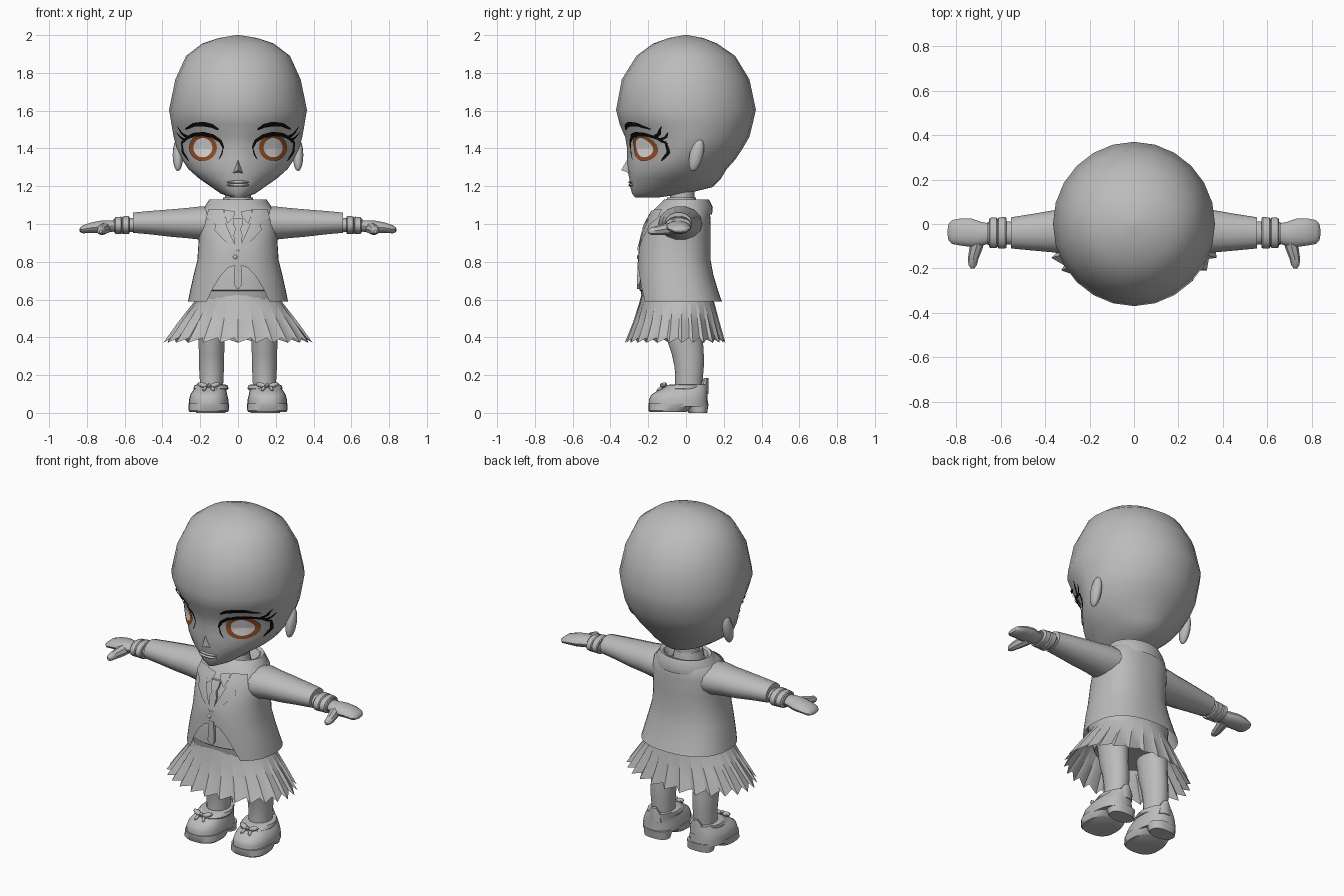
import bpy, bmesh, math
from mathutils import Vector
from mathutils.bvhtree import BVHTree


def material(name, rgb):
    m = bpy.data.materials.new(name)
    m.diffuse_color = (*rgb, 1)
    return m


GREY = material("clay grey", (0.5, 0.5, 0.5))
BLACK = material("lash black", (0.004, 0.004, 0.004))
BROWN = material("iris brown", (0.33, 0.085, 0.02))
WHITE = material("pupil white", (0.9, 0.9, 0.9))


def make(name, verts, faces, mat=GREY):
    bm = bmesh.new()
    vs = [bm.verts.new(v) for v in verts]
    for f in faces:
        bm.faces.new([vs[i] for i in f])
    bmesh.ops.remove_doubles(bm, verts=bm.verts, dist=0.0005)
    bmesh.ops.recalc_face_normals(bm, faces=bm.faces)
    me = bpy.data.meshes.new(name)
    bm.to_mesh(me)
    bm.free()
    me.materials.append(mat)
    ob = bpy.data.objects.new(name, me)
    bpy.context.collection.objects.link(ob)
    return ob


def loft(name, rings, bottom=True, top=True, mat=GREY):
    """Skin a list of equal closed rings; returns a tree for projecting onto."""
    n = len(rings[0])
    verts = [p for r in rings for p in r]
    faces = [(i * n + j, i * n + (j + 1) % n, (i + 1) * n + (j + 1) % n, (i + 1) * n + j)
             for i in range(len(rings) - 1) for j in range(n)]
    tree = BVHTree.FromPolygons([Vector(v) for v in verts], faces)
    if bottom:
        faces.append(tuple(range(n)))
    if top:
        faces.append(tuple(range(len(verts) - n, len(verts))))
    make(name, verts, faces, mat)
    return tree


def oval(z, hw, yf, yb, p=2.0, back=2.0, cx=0.0, n=24):
    """Horizontal ring; p and back are superellipse powers of each half."""
    yc, hy, pts = (yf + yb) / 2, (yb - yf) / 2, []
    for i in range(n):
        a = 2 * math.pi * i / n
        s, c = math.sin(a), -math.cos(a)
        e = 2 / (p if c < 0 else back)
        pts.append((cx + hw * math.copysign(abs(s) ** e, s),
                    yc + hy * math.copysign(abs(c) ** e, c), z))
    return pts


def side_oval(x, zc, hz, yc, hy, n=14):
    return [(x, yc + hy * math.cos(2 * math.pi * i / n), zc + hz * math.sin(2 * math.pi * i / n))
            for i in range(n)]


def ball(name, loc, scale, rot=(0, 0, 0), seg=12):
    bpy.ops.mesh.primitive_uv_sphere_add(segments=seg, ring_count=8, location=loc, rotation=rot)
    ob = bpy.context.object
    ob.name, ob.scale = name, scale
    ob.data.materials.append(GREY)


def plate(name, a, b, tree, mat, cols=1, lift=0.007):
    """Thin sheet between two front-view (x, z) lines, laid on a surface."""
    verts = []
    for p, q in zip(a, b):
        for k in range(cols + 1):
            t = k / cols
            x, z = p[0] + (q[0] - p[0]) * t, p[1] + (q[1] - p[1]) * t
            hit, nor, _, _ = tree.ray_cast(Vector((x, -2, z)), Vector((0, 1, 0)))
            if hit is None:
                hit, nor, _, _ = tree.find_nearest(Vector((x, -0.1, z)))
            if nor.y > 0:
                nor = -nor
            verts.append(hit + nor * lift)
    w = cols + 1
    make(name, verts, [(i * w + k, i * w + k + 1, (i + 1) * w + k + 1, (i + 1) * w + k)
                       for i in range(len(a) - 1) for k in range(cols)], mat)


def stroke(name, path, width, tree, s, taper=True):
    """Painted black line along a path."""
    pts = []
    for p, q in zip(path, path[1:]):
        pts += [(p[0] + (q[0] - p[0]) * t / 4, p[1] + (q[1] - p[1]) * t / 4) for t in range(4)]
    pts.append(path[-1])
    a, b = [], []
    for i, (x, z) in enumerate(pts):
        p, q = pts[max(i - 1, 0)], pts[min(i + 1, len(pts) - 1)]
        d = Vector((q[0] - p[0], q[1] - p[1])).normalized()
        t = i / (len(pts) - 1)
        w = width / 2 * (0.25 + 0.75 * math.sin(math.pi * t) ** 0.6 if taper else 1 - 0.9 * t)
        a.append((s * (x - d.y * w), z + d.x * w))
        b.append((s * (x + d.y * w), z - d.x * w))
    plate(name, a, b, tree, BLACK)


# Head: pointed across the eyes, round above
head = loft("head", [oval(*r) for r in [
    (1.14, .03, -.27, -.15), (1.16, .09, -.285, .0), (1.195, .14, -.295, .14),
    (1.24, .205, -.3, .185), (1.29, .262, -.31, .215, 1.7), (1.34, .295, -.312, .26, 1.6),
    (1.4, .325, -.312, .3, 1.5), (1.46, .34, -.322, .335, 1.6), (1.525, .352, -.35, .352, 1.85),
    (1.605, .365, -.37, .37), (1.765, .332, -.34, .336), (1.89, .275, -.262, .26),
    (1.955, .19, -.175, .165), (1.985, .1, -.09, .09), (2.0, .008, -.008, .008)]])
make("nose", [(0, -.343, 1.285), (0, -.3, 1.36), (-.03, -.295, 1.268), (.03, -.295, 1.268)],
     [(0, 1, 2), (0, 3, 1), (0, 2, 3), (1, 3, 2)])
for z in (1.206, 1.222):
    ball("lip", (0, -.283, z), (.06, .022, .01))
loft("neck", [oval(z, .068, -.085, .045, n=16) for z in (1.04, 1.21)])

# Eyes, brows and ears
for s in (1, -1):
    def ring(w, h, n=24):
        return [(s * (.182 + w * math.cos(2 * math.pi * i / n)),
                 1.405 + h * math.sin(2 * math.pi * i / n)) for i in range(n + 1)]
    plate("iris", ring(.05, .052), ring(.073, .072), head, BROWN, 1, .006)
    plate("pupil", ring(.0005, .0005), ring(.05, .052), head, WHITE, 3, .006)
    stroke("upper_lash", [(.072, 1.4), (.09, 1.44), (.13, 1.468), (.18, 1.48), (.23, 1.476),
                          (.27, 1.455), (.295, 1.425)], .022, head, s)
    stroke("lower_lash", [(.293, 1.44), (.286, 1.38), (.255, 1.335)], .011, head, s)
    stroke("inner_lash", [(.074, 1.41), (.083, 1.37), (.098, 1.342)], .007, head, s)
    stroke("lash_tip", [(.262, 1.462), (.29, 1.48), (.317, 1.52)], .018, head, s, False)
    stroke("lash_tip", [(.28, 1.448), (.3, 1.462), (.32, 1.488)], .014, head, s, False)
    stroke("eyebrow", [(.1, 1.503), (.135, 1.522), (.18, 1.532), (.23, 1.528), (.275, 1.505)],
           .022, head, s)
    ball("ear", (s * .318, .055, 1.365), (.028, .036, .088), (-.25, 0, 0))

# Jacket with a curved cutaway at the front hem
rings = []
for r in [(.59, .265, -.255, .19), (.64, .255, -.255, .172), (.73, .235, -.252, .145),
          (.81, .215, -.25, .13), (.92, .208, -.235, .13), (1.02, .21, -.2, .13),
          (1.08, .19, -.165, .125), (1.125, .13, -.12, .1)]:
    pts = []
    for x, y, z in oval(*r, p=2.3, back=2.4, n=40):
        if y < -.1 and z < .92:
            z = .92 - (.92 - z) * (1 - .6 * max(0, 1 - (x / .165) ** 2))
        pts.append((x, y, z))
    rings.append(pts)
jacket = loft("jacket", rings, False, False)
loft("jacket_collar", [oval(*r, n=28) for r in [
    (1.05, .192, -.185, .138), (1.09, .178, -.155, .142), (1.13, .152, -.115, .122),
    (1.122, .13, -.1, .1), (1.07, .1, -.09, .07)]], False, False)
loft("shirt_collar", [oval(*r, n=16) for r in [
    (1.04, .1, -.13, .07), (1.1, .085, -.11, .06), (1.14, .078, -.1, .052),
    (1.1, .07, -.088, .047)]], False, False)
loft("waistcoat", [oval(*r, p=2.3, back=2.3, n=32) for r in [
    (.5, .2, -.2, .12), (.6, .222, -.232, .14), (.645, .222, -.24, .14), (.65, .228, -.247, .142),
    (.7, .218, -.246, .132), (.8, .2, -.24, .118), (.92, .17, -.2, .1)]])
for s in (1, -1):
    plate("lapel", [(s * .075, 1.075), (s * .068, 1.04), (s * .06, .99), (s * .045, .955),
                    (s * .025, .91), (s * .002, .86)],
          [(s * .15, 1.075), (s * .165, 1.025), (s * .115, .995), (s * .122, .965),
           (s * .075, .915), (s * .006, .855)], jacket, GREY, 5, .009)
    plate("shirt_point", [(s * .015, 1.06), (s * .02, 1.035), (s * .05, 1.0)],
          [(s * .07, 1.07), (s * .07, 1.045), (s * .055, 1.0)], jacket, GREY, 2, .012)

# Tie and button
def flat(z, w, y):
    return [(-w, y - .01, z), (w, y - .01, z), (w, y + .02, z), (-w, y + .02, z)]


loft("tie_knot", [flat(.975, .014, -.222), flat(.99, .022, -.217), flat(1.03, .028, -.198)])
loft("tie_upper", [flat(.88, .014, -.243), flat(.94, .024, -.23), flat(.975, .013, -.22)])
loft("tie_end", [flat(.655, .003, -.248), flat(.68, .022, -.249), flat(.8, .016, -.247)])
ball("button", (-.015, -.252, .825), (.012, .008, .012))

# Pleated skirt
N = 26
rings = []
for z, hw, yf, yb, depth in [(.63, .222, -.235, .14, 0), (.585, .235, -.245, .148, .015),
                             (.48, .312, -.275, .172, .05), (.385, .385, -.315, .2, .07)]:
    pts = []
    for i in range(2 * N):
        a = 2 * math.pi * (i + (.55 if i % 2 else 0)) / (2 * N)
        k = 1 + depth * (.5 if i % 2 == 0 else -.6)
        drop = (-.014 if i % 2 == 0 else .012) if z < .4 else 0
        pts.append((hw * k * math.sin(a), (yf + yb) / 2 - (yb - yf) / 2 * k * math.cos(a), z + drop))
    rings.append(pts)
loft("skirt", rings, False, False)

for s in (1, -1):
    # Sleeve, cuffs, hand, thumb
    def tube(name, rows):
        loft(name, [side_oval(s * r[0], *r[1:]) for r in rows])
    tube("sleeve", [(.12, 1.0, .09, -.03, .12), (.2, 1.005, .09, -.03, .115),
                    (.27, 1.005, .082, -.03, .102), (.36, 1.005, .074, -.033, .095),
                    (.46, 1.007, .064, -.037, .082), (.555, 1.007, .055, -.04, .07)])
    tube("shirt_cuff", [(.54, .995, .038, -.04, .052), (.66, .992, .036, -.042, .052)])
    tube("wrist_band", [(.575, .994, .045, -.04, .067), (.58, .994, .049, -.04, .071),
                        (.61, .994, .048, -.04, .07), (.615, .994, .043, -.04, .062)])
    tube("wrist_band_outer", [(.615, .993, .043, -.04, .062), (.62, .993, .047, -.04, .069),
                              (.648, .992, .045, -.04, .068), (.653, .992, .04, -.04, .06)])
    tube("hand", [(.65, .99, .03, -.042, .044), (.69, .987, .032, -.045, .055),
                  (.73, .985, .033, -.04, .064), (.78, .98, .028, -.036, .061),
                  (.82, .972, .022, -.036, .054), (.836, .969, .012, -.037, .036),
                  (.84, .968, .003, -.038, .01)])
    loft("thumb", [[(s * (x + r * math.cos(i * math.pi / 4)), y, z + r * math.sin(i * math.pi / 4))
                    for i in range(8)] for x, y, z, r in
                   [(.7, -.06, .98, .032), (.712, -.11, .973, .03), (.724, -.155, .966, .024),
                    (.727, -.185, .962, .019), (.727, -.2, .96, .008)]])

    # Leg
    cx = s * .14
    loft("leg", [oval(*r, cx=cx, n=18) for r in [
        (.08, .062, -.06, .085), (.17, .063, -.057, .088), (.24, .067, -.06, .094),
        (.31, .068, -.075, .094), (.38, .07, -.098, .09), (.56, .08, -.12, .08)]])
    # Shoe: sole, heel, upper, strap and bow
    fx = s * .155
    loft("shoe_sole", [oval(*r, p=2.5, back=3, cx=fx, n=24) for r in [
        (.005, .1, -.192, .0), (.012, .106, -.198, .01), (.05, .107, -.2, .06)]])
    loft("shoe_heel", [oval(*r, back=2.6, cx=fx - s * .01, n=20) for r in [
        (0, .078, .015, .112), (.05, .083, -.02, .12)]])
    loft("shoe_upper", [oval(*r, p=2.5, back=2.4, cx=fx - s * d, n=24) for d, *r in [
        (0, .035, .104, -.196, .116), (0, .07, .104, -.196, .115), (0, .095, .098, -.185, .114),
        (.004, .115, .09, -.155, .114), (.01, .135, .08, -.11, .114), (.014, .15, .073, -.075, .113)]])
    loft("shoe_strap", [oval(*r, cx=fx - s * .012, n=20) for r in [
        (.122, .088, -.125, .1), (.13, .093, -.128, .104), (.147, .087, -.1, .104),
        (.15, .077, -.085, .1)]])
    loft("heel_tab", [oval(*r, cx=cx, n=10) for r in [
        (.1, .045, .07, .118), (.16, .035, .08, .118), (.185, .016, .095, .118)]])
    for t in (1, -1):
        ball("shoe_bow", (fx + t * .032, -.118, .147), (.032, .016, .013), (0, -t * .25, t * .3), 8)
        ball("bow_end", (fx + t * .022, -.14, .128), (.009, .02, .008), (.6, 0, t * .4), 8)
    ball("bow_knot", (fx, -.128, .146), (.011, .011, .011), (0, 0, 0), 8)

# Smooth shading with crisp folds
bpy.ops.object.select_all(action='SELECT')
bpy.context.view_layer.objects.active = bpy.data.objects["head"]
bpy.ops.object.shade_smooth_by_angle(angle=math.radians(38))
